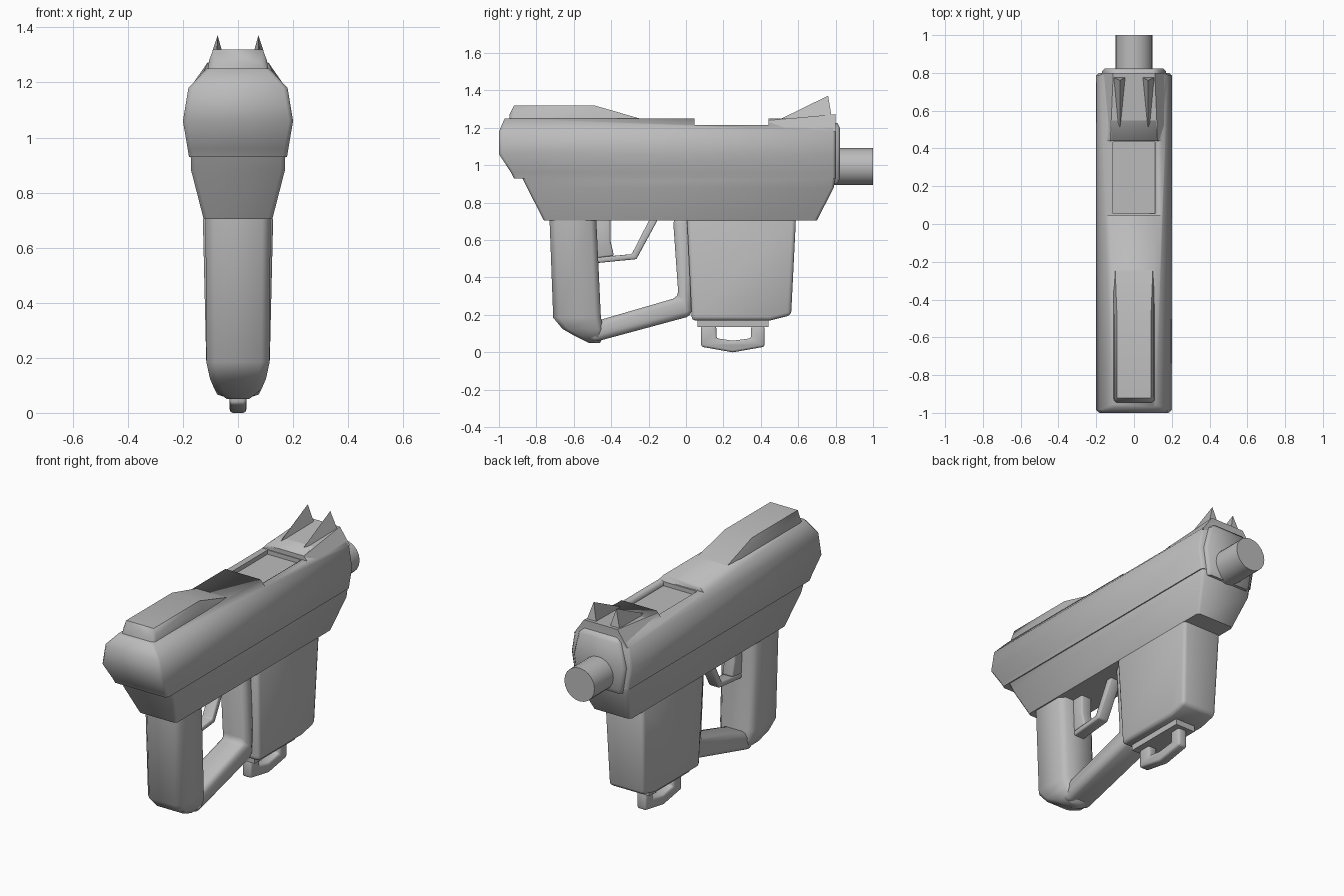
import bpy, bmesh, math
from mathutils import Matrix

if "Cube" in bpy.data.objects:
    bpy.data.objects.remove(bpy.data.objects["Cube"])

grey = bpy.data.materials.new("gunmetal grey")
grey.diffuse_color = (0.5, 0.5, 0.5, 1)
grey.use_nodes = True
grey.node_tree.nodes["Principled BSDF"].inputs["Base Color"].default_value = grey.diffuse_color


def finish(name, bm, bevel=0, angle=50):
    bmesh.ops.recalc_face_normals(bm, faces=bm.faces)
    me = bpy.data.meshes.new(name)
    bm.to_mesh(me)
    bm.free()
    ob = bpy.data.objects.new(name, me)
    bpy.context.collection.objects.link(ob)
    me.materials.append(grey)
    bpy.ops.object.select_all(action='DESELECT')
    bpy.context.view_layer.objects.active = ob
    ob.select_set(True)
    if bevel:
        m = ob.modifiers.new("bevel", 'BEVEL')
        m.width, m.segments, m.limit_method = bevel, 2, 'ANGLE'
        bpy.ops.object.modifier_apply(modifier=m.name)
    bpy.ops.object.shade_smooth_by_angle(angle=math.radians(angle))
    return ob


def loft(name, rings, **kw):
    """Skin a list of equal-length point rings and cap both ends."""
    bm = bmesh.new()
    rows = [[bm.verts.new(p) for p in r] for r in rings]
    n = len(rows[0])
    for a, b in zip(rows, rows[1:]):
        for i in range(n):
            j = (i + 1) % n
            bm.faces.new((a[i], a[j], b[j], b[i]))
    bm.faces.new(rows[0])
    bm.faces.new(rows[-1])
    return finish(name, bm, **kw)


def layers(name, rows, c=0.015, **kw):
    """Stack of corner-cut rectangles: (z, half width, y min, y max)."""
    return loft(name, [[(-x + c, y0, z), (x - c, y0, z), (x, y0 + c, z), (x, y1 - c, z),
                        (x - c, y1, z), (-x + c, y1, z), (-x, y1 - c, z), (-x, y0 + c, z)]
                       for z, x, y0, y1 in rows], **kw)


def side(name, pts, hx, **kw):
    """Side profile of (y, z) points given a width across x."""
    return loft(name, [[(x, y, z) for y, z in pts] for x in (-hx, hx)], **kw)


def box(name, x, y0, y1, z0, z1):
    return side(name, [(y0, z0), (y1, z0), (y1, z1), (y0, z1)], x)


def cut(target, cutter):
    cutter.hide_render = True
    m = target.modifiers.new("cut", 'BOOLEAN')
    m.operation, m.solver, m.object = 'DIFFERENCE', 'EXACT', cutter
    bpy.context.view_layer.objects.active = target
    bpy.ops.object.modifier_apply(modifier=m.name)
    bpy.data.objects.remove(cutter)


# Slide with the ejection port
slide = layers("slide", [(0.93, .178, -.92, .8), (0.96, .183, -.935, .8), (1.06, .2, -1, .8),
                         (1.18, .18, -1, .8), (1.25, .115, -.97, .8)])
cut(slide, box("port_step_cutter", .3, .045, .44, 1.215, 1.4))
cut(slide, box("port_cutter", .11, .055, .435, 1.19, 1.4))

# Frame under the slide
layers("frame", [(.705, .125, -.76, .70), (.88, .17, -.85, .79), (.94, .172, -.88, .8)])

# Raised front block behind the muzzle
loft("front_block", [[(-b, y, 1.18), (b, y, 1.18), (t, y, z), (-t, y, z)]
                     for y, b, t, z in ((.44, .175, .125, 1.24), (.8, .175, .11, 1.273))])

# Rear hump
loft("rear_hump", [[(-.113, y, 1.22), (.113, y, 1.22), (.105, y, max(1.23, z - .04)),
                    (t, y, z), (-t, y, z), (-.105, y, max(1.23, z - .04))]
                   for y, t, z in ((-.945, .085, 1.27), (-.92, .09, 1.32),
                                   (-.49, .09, 1.32), (-.23, .1, 1.245))])

# Pair of pointed front sights
for s, tag in ((-1, "left"), (1, "right")):
    loft("front_sight_" + tag,
         [[(s * (.078 - w), y, 1.22), (s * (.078 + w), y, 1.22), (s * .074, y + d, z)]
          for y, w, z, d in ((.48, .008, 1.235, 0), (.785, .045, 1.372, -.025))])

# Muzzle plate and barrel
layers("muzzle_plate", [(.90, .14, .76, .81), (.93, .15, .76, .823), (1.06, .17, .76, .823),
                        (1.2, .135, .76, .823), (1.225, .11, .76, .81)])
bm = bmesh.new()
bmesh.ops.create_cone(bm, cap_ends=True, segments=20, radius1=.099, radius2=.099, depth=.25,
                      matrix=Matrix.Translation((0, .875, .993)) @ Matrix.Rotation(math.pi / 2, 4, 'X'))
finish("barrel", bm)

# Grip and the hand guard joining it to the magazine
layers("grip", [(.05, .04, -.52, -.46), (.085, .085, -.59, -.44), (.125, .102, -.66, -.44),
                (.185, .115, -.71, -.455), (.72, .118, -.73, -.48)], c=.03)
side("hand_guard", [(-.5, .052), (.03, .195), (.04, .4), (.02, .72), (-.07, .72),
                    (-.04, .295), (-.47, .17), (-.55, .12)], .085, bevel=.03)

# Trigger and its small guard
side("trigger", [(-.5, .5), (-.385, .515), (-.405, .6), (-.405, .72), (-.5, .72)], .035, bevel=.01)
side("trigger_guard", [(-.5, .475), (-.265, .498), (-.145, .72), (-.19, .72),
                       (-.29, .525), (-.5, .505)], .035, bevel=.008)

# Magazine
mag = [(.03, .17), (.45, .17), (.562, .198), (.588, .72), (.005, .72), (.03, .2)]
loft("magazine", [[(s * (.115 + .013 * (z - .17) / .55), y, z) for y, z in mag]
                  for s in (-1, 1)], bevel=.02)

# Base plate with pull ring
box("magazine_plate", .065, .062, .44, .135, .18)
side("pull_ring", [(.08, .14), (.08, .03), (.25, .0), (.42, .03), (.42, .14), (.348, .14),
                   (.348, .075), (.25, .062), (.162, .075), (.162, .14)], .03, bevel=.012)
